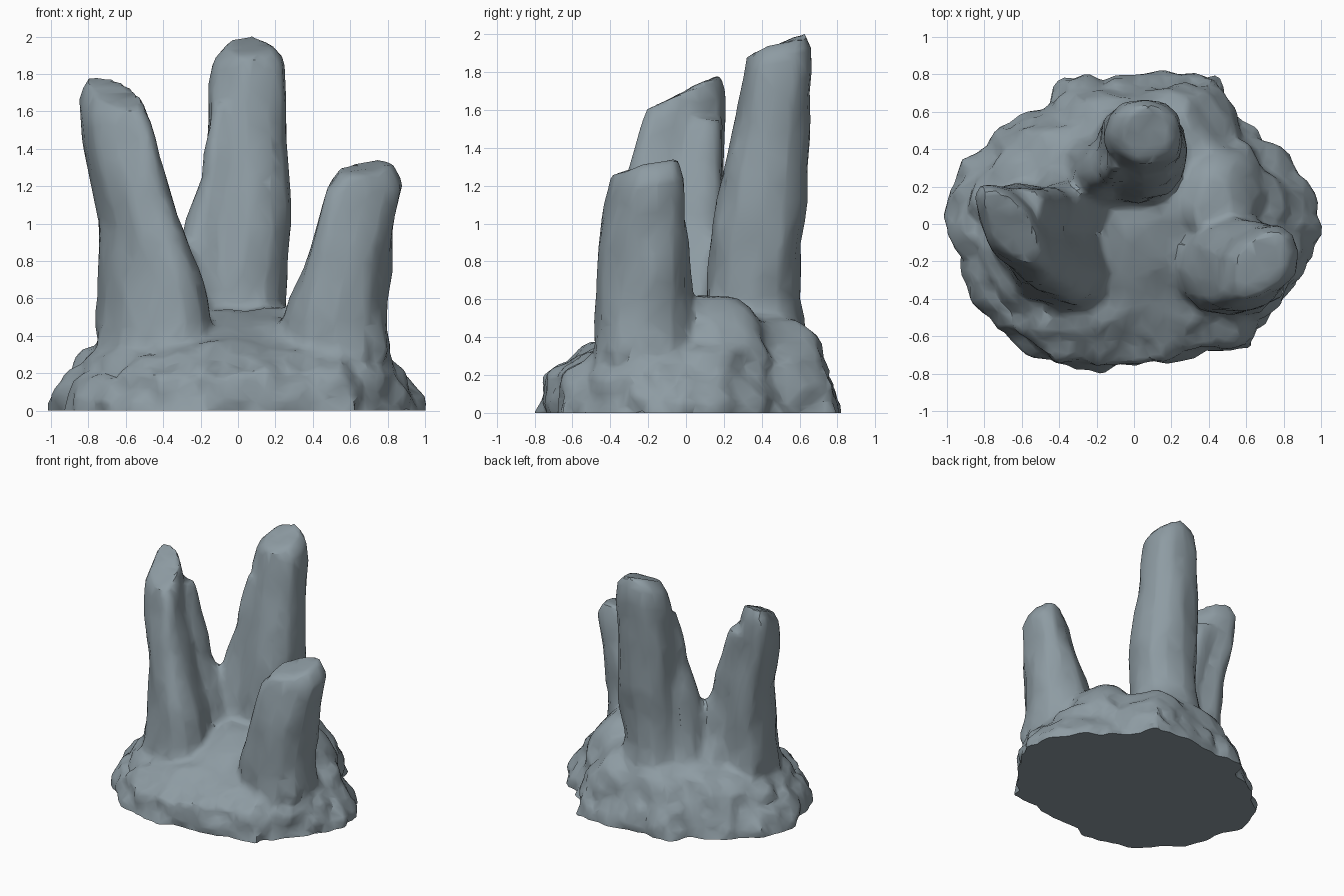
import bpy
import bmesh
from math import sin, cos, pi, copysign
from mathutils import Vector, noise

if "Cube" in bpy.data.objects:
    bpy.data.objects.remove(bpy.data.objects["Cube"], do_unlink=True)

stone = bpy.data.materials.new("blue_grey_stone")
stone.use_nodes = True
colour = (0.27, 0.33, 0.365, 1)
stone.diffuse_color = colour
stone.node_tree.nodes["Principled BSDF"].inputs["Base Color"].default_value = colour


def loft(bm, rings):
    """Closed skin over a stack of equal rings."""
    loops = [[bm.verts.new(p) for p in ring] for ring in rings]
    n = len(loops[0])
    for low, high in zip(loops, loops[1:]):
        for i in range(n):
            j = (i + 1) % n
            bm.faces.new((low[i], low[j], high[j], high[i]))
    bm.faces.new(loops[0][::-1])
    bm.faces.new(loops[-1])


def pillar(bm, sections, tilt=0, skew=(0, 0), sides=12):
    """Sections are z, x min, x max, y min, y max; the top leans by tilt.
    Skew stretches the section along a diagonal, from foot to top."""
    top = sections[-1][0]
    rings = []
    for z, x0, x1, y0, y1 in sections:
        rise = z / top
        turn = skew[0] + (skew[1] - skew[0]) * rise
        ring = []
        for i in range(sides):
            a = 2 * pi * i / sides
            c, s = cos(a), sin(a + turn)
            c = copysign(abs(c) ** 0.85, c)
            s = copysign(abs(s) ** 0.85, s)
            dy = s * (y1 - y0) / 2
            ring.append(Vector(((x0 + x1) / 2 + c * (x1 - x0) / 2,
                                (y0 + y1) / 2 + dy,
                                z + tilt * dy * rise ** 2)))
        rings.append(ring)
    loft(bm, rings)


bm = bmesh.new()

# Mound: ragged outline shrinking upwards to a saddle
outline = [(1, 0), (.93, .25), (.7, .47), (.56, .62), (.45, .8), (.1, .8),
           (-.38, .78), (-.5, .62), (-.73, .53), (-.93, .3), (-1.02, .05),
           (-.92, -.3), (-.87, -.43), (-.65, -.65), (-.45, -.76),
           (-.18, -.79), (.15, -.74), (.5, -.68), (.63, -.67), (.73, -.5),
           (.9, -.3), (.95, -.2)]
levels = [(-.1, 0, 0, 1, 1), (.06, 0, 0, .99, 1), (.2, 0, 0, .91, .96),
          (.31, 0, .05, .82, .83), (.41, 0, .15, .66, .65),
          (.49, .05, .2, .48, .48), (.54, .04, .2, .26, .24)]
loft(bm, [[Vector((cx + x * sx, cy + y * sy, z)) for x, y in outline]
          for z, cx, cy, sx, sy in levels])

# Right pillar
pillar(bm, [(.1, -.82, -.05, -.5, .25), (.6, -.74, -.17, -.44, .21),
            (1, -.76, -.29, -.38, .21), (1.4, -.84, -.42, -.3, .215),
            (1.6, -.85, -.46, -.25, .22), (1.7, -.81, -.5, -.21, .19)],
       0.5, (-.3, -.75))
# Back pillar
pillar(bm, [(.1, -.3, .32, .05, .7), (.6, -.22, .25, .1, .6),
            (1, -.2, .29, .14, .63), (1.4, -.18, .275, .22, .645),
            (1.72, -.16, .26, .28, .665), (1.87, -.12, .25, .31, .655),
            (1.94, -.05, .19, .32, .63)],
       0.4)
# Left pillar
pillar(bm, [(.1, .2, .85, -.53, .08), (.4, .21, .81, -.49, .04),
            (.6, .27, .8, -.48, .03), (.9, .39, .835, -.47, .015),
            (1.2, .47, .88, -.42, -.02), (1.3, .53, .82, -.4, -.045)],
       0.25, (-.2, .4))

# Rib on the inner front of the left pillar
pillar(bm, [(.5, .27, .6, -.42, -.1), (.9, .4, .7, -.46, -.15),
            (1.21, .47, .7, -.41, -.12)], 0.1, (0, .3))
# Buttress beside the back pillar
pillar(bm, [(.2, -.45, .1, .05, .55), (.6, -.36, .05, .09, .48),
            (1.02, -.28, 0, .17, .45), (1.25, -.19, .02, .21, .45),
            (1.65, -.15, .05, .28, .5)], 0, (0, .4))
# Ridge along the inner back of the right pillar
pillar(bm, [(.2, -.6, -.02, -.15, .45), (.5, -.53, -.12, -.1, .33),
            (.68, -.5, -.2, -.08, .24), (1, -.57, -.31, -.08, .2),
            (1.55, -.74, -.49, -.05, .2)], 0, (0, .2))
# Shoulder behind the left pillar
pillar(bm, [(-.1, .1, .82, -.2, .55), (.3, .15, .75, -.15, .48),
            (.45, .2, .67, -.12, .42), (.56, .27, .6, -.1, .34),
            (.61, .33, .53, -.08, .27)])

bmesh.ops.recalc_face_normals(bm, faces=bm.faces)
mesh = bpy.data.meshes.new("rock_formation")
bm.to_mesh(mesh)
bm.free()
mesh.materials.append(stone)
rock = bpy.data.objects.new("rock_formation", mesh)
bpy.context.collection.objects.link(rock)
bpy.ops.object.select_all(action='DESELECT')
rock.select_set(True)
bpy.context.view_layer.objects.active = rock

# Fuse the parts and soften the joints
fuse = rock.modifiers.new("fuse", 'REMESH')
fuse.mode = 'VOXEL'
fuse.voxel_size = 0.025
bpy.ops.object.modifier_apply(modifier="fuse")
soften = rock.modifiers.new("soften", 'SMOOTH')
soften.factor = 0.5
soften.iterations = 2
bpy.ops.object.modifier_apply(modifier="soften")

# Weathering: lumps around the foot, long shallow dents on the pillars
mesh = rock.data
bm = bmesh.new()
bm.from_mesh(mesh)
bm.normal_update()
shifts = []
for v in bm.verts:
    p = v.co
    foot = min(1, max(0, (0.5 - p.z) / 0.25))
    lumps = 0.4 - noise.voronoi(p * 4.5)[0][0] + 0.45 * noise.noise(p * 9)
    dents = noise.noise(Vector((p.x * 6, p.y * 6, p.z * 3.5)))
    shifts.append(v.normal * (foot * 0.07 * lumps + (1 - foot) * 0.02 * dents))
for v, shift in zip(bm.verts, shifts):
    v.co += shift

# Flat underside
bmesh.ops.bisect_plane(bm, geom=bm.verts[:] + bm.edges[:] + bm.faces[:],
                       plane_co=(0, 0, 0), plane_no=(0, 0, 1), clear_inner=True)
bmesh.ops.holes_fill(bm, edges=[e for e in bm.edges if e.is_boundary], sides=0)
bmesh.ops.triangulate(bm, faces=bm.faces[:])
bmesh.ops.recalc_face_normals(bm, faces=bm.faces)
bm.to_mesh(mesh)
bm.free()

# Irregular chiselled facets
chisel = rock.modifiers.new("chisel", 'DECIMATE')
chisel.ratio = 0.13
bpy.ops.object.modifier_apply(modifier="chisel")
bpy.ops.object.shade_smooth_by_angle(angle=0.6)
